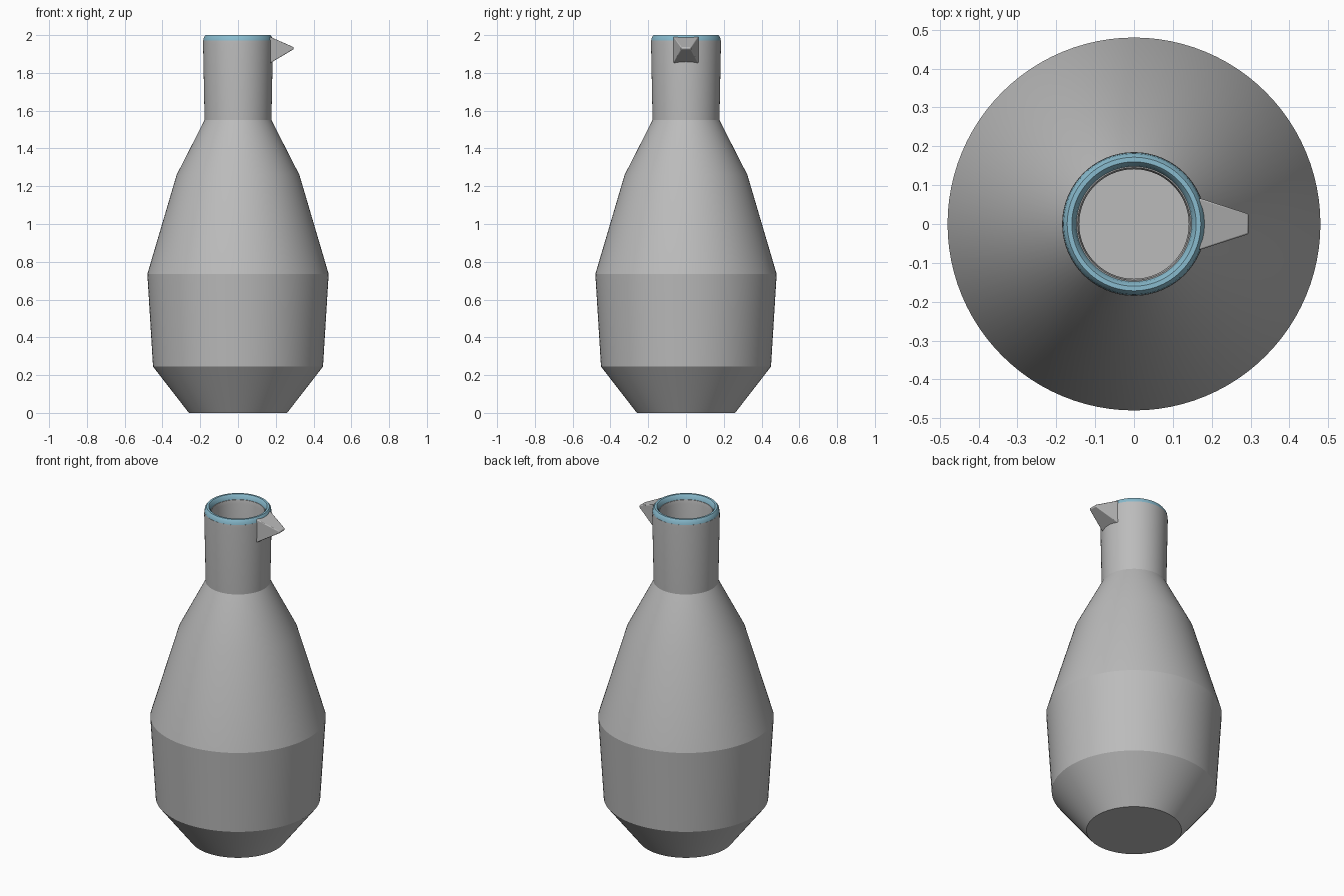
import bpy
import bmesh
from math import cos, sin, pi, radians

SIDES = 96

cube = bpy.data.objects.get("Cube")
if cube:
    bpy.data.objects.remove(cube, do_unlink=True)


def material(name, rgb):
    mat = bpy.data.materials.new(name)
    mat.use_nodes = True
    colour = (*rgb, 1.0)
    mat.diffuse_color = colour
    mat.node_tree.nodes["Principled BSDF"].inputs["Base Color"].default_value = colour
    return mat


def finish(name, bm, mat, angle):
    """Turn a bmesh into a shaded, coloured object."""
    bmesh.ops.recalc_face_normals(bm, faces=bm.faces)
    mesh = bpy.data.meshes.new(name)
    bm.to_mesh(mesh)
    bm.free()
    mesh.materials.append(mat)
    obj = bpy.data.objects.new(name, mesh)
    bpy.context.collection.objects.link(obj)
    bpy.ops.object.select_all(action="DESELECT")
    obj.select_set(True)
    bpy.context.view_layer.objects.active = obj
    bpy.ops.object.shade_smooth_by_angle(angle=radians(angle))
    return obj


def lathe(name, profile, mat, closed=False, angle=15):
    """Revolve a radius/height profile; open profiles get capped ends."""
    bm = bmesh.new()
    rings = [[bm.verts.new((r * cos(2 * pi * i / SIDES), r * sin(2 * pi * i / SIDES), z))
              for i in range(SIDES)] for r, z in profile]
    pairs = list(zip(rings, rings[1:]))
    if closed:
        pairs.append((rings[-1], rings[0]))
    else:
        bm.faces.new(rings[0])
        bm.faces.new(rings[-1])
    for low, high in pairs:
        for i in range(SIDES):
            j = (i + 1) % SIDES
            bm.faces.new((low[i], low[j], high[j], high[i]))
    return finish(name, bm, mat, angle)


grey = material("stone_grey", (0.5, 0.5, 0.5))
blue = material("rim_blue", (0.25, 0.5, 0.62))

# Hollow body: outside from the base up, over the lip, down the inside
outer = [(0.26, 0), (0.45, 0.245), (0.48, 0.735), (0.325, 1.26), (0.177, 1.55),
         (0.185, 1.955), (0.184, 1.972)]
inner = [(0.145, 1.972), (0.141, 1.95), (0.141, 1.56), (0.29, 1.25),
         (0.44, 0.73), (0.41, 0.26), (0.24, 0.04)]
lathe("bottle_body", outer + inner, grey)

# Rounded glazed rim
lathe("rim", [(0.184, 1.967), (0.181, 1.988), (0.172, 2.0), (0.160, 2.0),
              (0.152, 1.99), (0.147, 1.967)], blue, closed=True, angle=50)

# Wedge spout: rectangular root narrowing to a short tip edge
bm = bmesh.new()
edges = [[bm.verts.new((x, side * w, z)) for side in (-1, 1)]
         for x, w, z in ((0.168, 0.067, 1.992), (0.295, 0.026, 1.936),
                         (0.295, 0.026, 1.926), (0.168, 0.067, 1.85))]
for a, b in zip(edges, edges[1:] + edges[:1]):
    bm.faces.new((a[0], a[1], b[1], b[0]))
for side in (0, 1):
    bm.faces.new([e[side] for e in edges])
spout = finish("spout", bm, grey, 30)
bevel = spout.modifiers.new("soft_edges", "BEVEL")
bevel.width = 0.004
bevel.segments = 2
